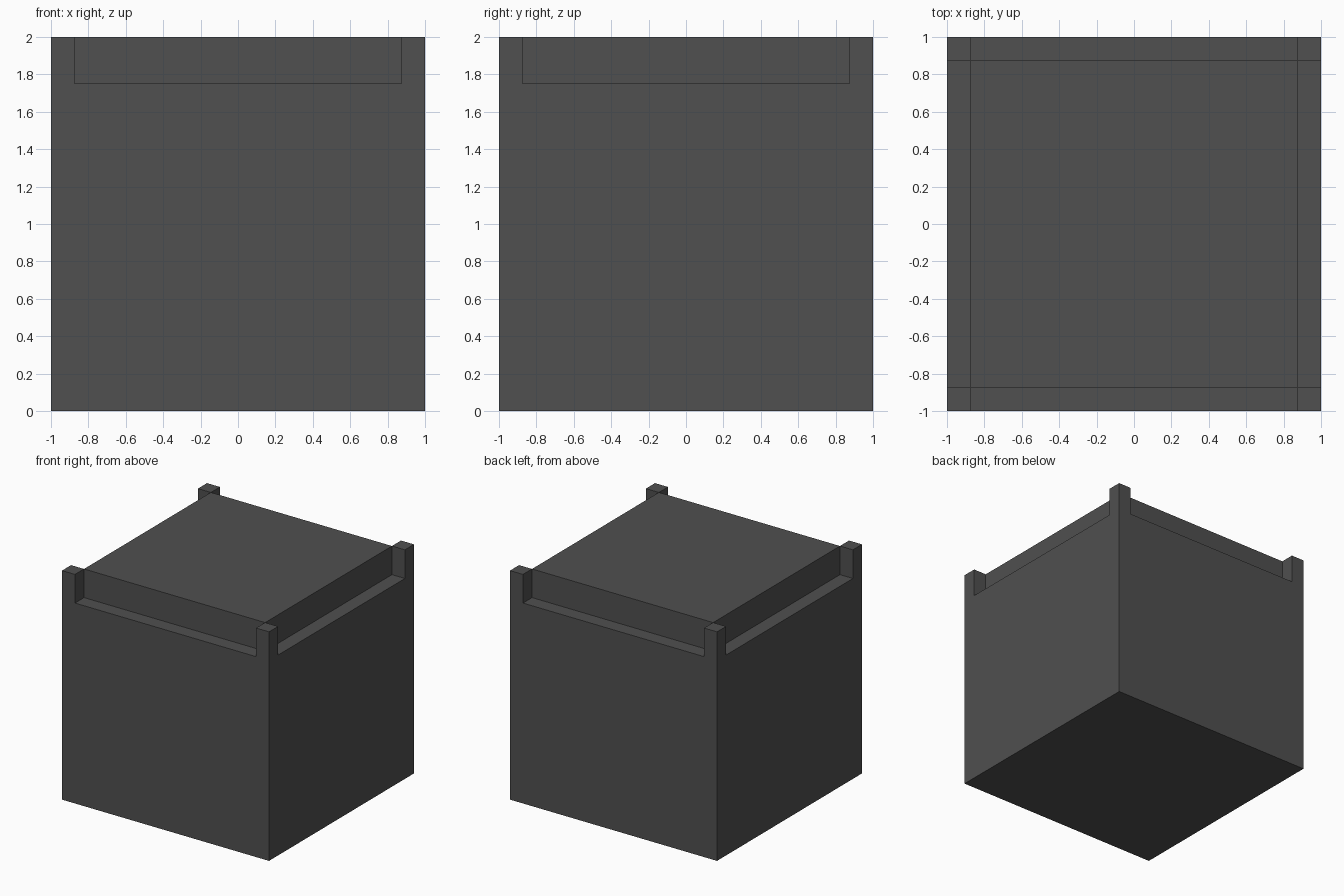
import bpy
import bmesh
import math
from mathutils import Matrix, Vector

if "Cube" in bpy.data.objects:
    bpy.data.objects.remove(bpy.data.objects["Cube"])

HALF = 1.0       # half width of the block
INNER = 0.875    # half width of the raised centre
LEDGE = 1.75     # height of the notch floor
TOP = 2.0        # full height

bm = bmesh.new()

# Lower body
bmesh.ops.create_cube(bm, size=1.0, matrix=Matrix.Translation((0, 0, LEDGE / 2))
                      @ Matrix.Diagonal((2 * HALF, 2 * HALF, LEDGE, 1)))


def top_faces():
    return [f for f in bm.faces if f.calc_center_median().z > LEDGE - 1e-4]


# Cut the top into a centre, four edge strips and four corners
for axis in (Vector((1, 0, 0)), Vector((0, 1, 0))):
    for side in (-1, 1):
        faces = top_faces()
        geom = set(faces)
        for f in faces:
            geom.update(f.edges)
            geom.update(f.verts)
        bmesh.ops.bisect_plane(bm, geom=list(geom), dist=1e-5,
                               plane_co=axis * side * INNER, plane_no=axis)

# Raise the centre and the corner posts, leaving the edge strips as notches
raised = []
for f in top_faces():
    c = f.calc_center_median()
    if (abs(c.x) > INNER) == (abs(c.y) > INNER):
        raised.append(f)
out = bmesh.ops.extrude_discrete_faces(bm, faces=raised)
verts = {v for f in out["faces"] for v in f.verts}
bmesh.ops.translate(bm, verts=list(verts), vec=(0, 0, TOP - LEDGE))

# Merge the coplanar side faces of posts and body
bmesh.ops.dissolve_limit(bm, angle_limit=math.radians(1),
                         verts=bm.verts[:], edges=bm.edges[:])

mesh = bpy.data.meshes.new("notched_block")
bm.to_mesh(mesh)
bm.free()

# Dark grey finish
grey = bpy.data.materials.new("dark grey")
grey.diffuse_color = (0.08, 0.08, 0.08, 1)
grey.use_nodes = True
grey.node_tree.nodes["Principled BSDF"].inputs["Base Color"].default_value = grey.diffuse_color
mesh.materials.append(grey)

block = bpy.data.objects.new("notched_block", mesh)
bpy.context.collection.objects.link(block)
